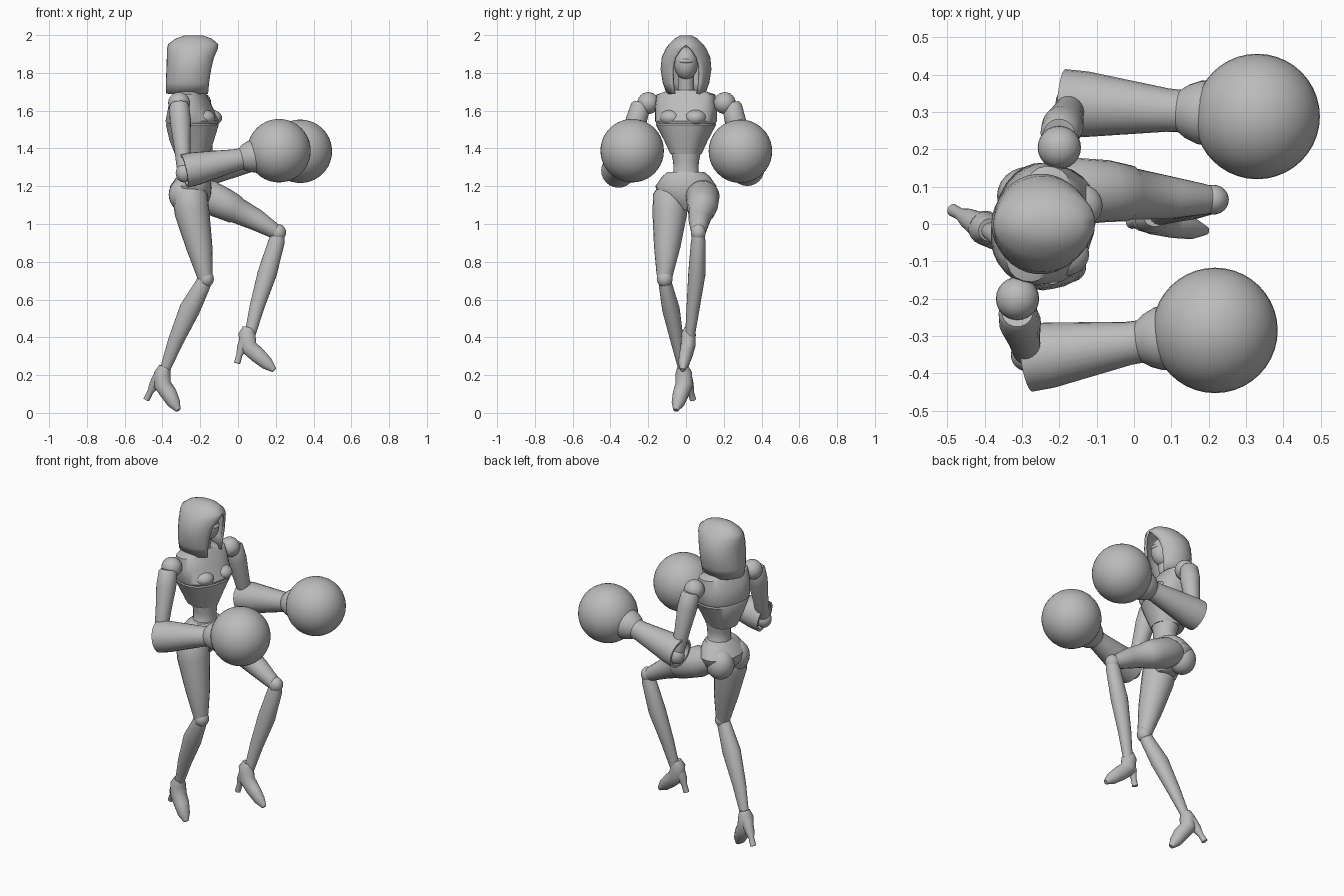
import bpy, bmesh, math
from mathutils import Vector, Matrix

cube = bpy.data.objects.get("Cube")
if cube:
    bpy.data.objects.remove(cube, do_unlink=True)

grey = bpy.data.materials.new("plain grey")
grey.use_nodes = True
grey.diffuse_color = (0.5, 0.5, 0.5, 1)
grey.node_tree.nodes["Principled BSDF"].inputs["Base Color"].default_value = (0.5, 0.5, 0.5, 1)


def finish(name, bm, angle=40):
    bmesh.ops.recalc_face_normals(bm, faces=bm.faces)
    mesh = bpy.data.meshes.new(name)
    bm.to_mesh(mesh)
    bm.free()
    ob = bpy.data.objects.new(name, mesh)
    bpy.context.collection.objects.link(ob)
    mesh.materials.append(grey)
    bpy.ops.object.select_all(action="DESELECT")
    ob.select_set(True)
    bpy.context.view_layer.objects.active = ob
    bpy.ops.object.shade_smooth_by_angle(angle=math.radians(angle))
    return ob


def loft(name, rings, power=2.0, n=20, angle=40):
    """Skin a list of (centre, u axis, v axis) rings and cap both ends."""
    bm = bmesh.new()
    rows = []
    for c, u, v in rings:
        row = []
        for i in range(n):
            a = math.tau * i / n
            p, q = [math.copysign(abs(k) ** (2 / power), k) for k in (math.cos(a), math.sin(a))]
            row.append(bm.verts.new(c + u * p + v * q))
        rows.append(row)
    for r, s in zip(rows, rows[1:]):
        for i in range(n):
            j = (i + 1) % n
            bm.faces.new((r[i], r[j], s[j], s[i]))
    bm.faces.new(rows[0])
    bm.faces.new(rows[-1])
    return finish(name, bm, angle)


def axes(direction):
    d = direction.normalized()
    u = d.cross(Vector((0, 1, 0))).normalized()
    return u, d.cross(u)


def limb(name, points, flat=1.0):
    """Bent limb through (x, y, z, radius) points; flat scales its width."""
    pos = [Vector(p[:3]) for p in points]
    rings = []
    for i, p in enumerate(points):
        u, v = axes(pos[min(i + 1, len(pos) - 1)] - pos[max(i - 1, 0)])
        rings.append((pos[i], u * p[3], v * p[3] * flat))
    return loft(name, rings)


def turned(name, a, b, profile):
    """Straight turned part from a to b with (fraction, radius) profile."""
    a, b = Vector(a), Vector(b)
    u, v = axes(b - a)
    return loft(name, [(a.lerp(b, t), u * r, v * r) for t, r in profile], n=24, angle=35)


def stack(name, levels, yaw=0, power=2.0):
    """Body part from (z, x, depth, half width) levels."""
    rot = Matrix.Rotation(math.radians(yaw), 3, "Z")
    return loft(name, [(Vector((x, 0, z)), rot @ Vector((d, 0, 0)), rot @ Vector((0, w, 0)))
                       for z, x, d, w in levels], power, n=28)


def ball(name, centre, size, seg=24):
    bm = bmesh.new()
    bmesh.ops.create_uvsphere(bm, u_segments=seg, v_segments=seg // 2, radius=1)
    bmesh.ops.transform(bm, verts=bm.verts,
                        matrix=Matrix.Translation(centre) @ Matrix.Diagonal((*size, 1)))
    return finish(name, bm, 60)


# Hood: open arcs stacked upward, closing at the crown
bm = bmesh.new()
rows = []
for z, x, d, w, gap in [(1.69, -.255, .12, .095, 40), (1.75, -.255, .12, .117, 36),
                        (1.82, -.25, .122, .128, 33), (1.88, -.245, .125, .122, 27),
                        (1.925, -.24, .13, .102, 14), (1.948, -.237, .127, .085, 0),
                        (1.975, -.235, .093, .058, 0), (1.992, -.235, .045, .028, 0)]:
    angles = [math.radians(gap + (360 - 2 * gap) * i / 28) for i in range(29)]
    rows.append([bm.verts.new((x + d * math.cos(a), w * math.sin(a), z)) for a in angles])
for r, s in zip(rows, rows[1:]):
    for i in range(28):
        bm.faces.new((r[i], r[i + 1], s[i + 1], s[i]))
bm.faces.new(rows[-1][:-1])
bmesh.ops.remove_doubles(bm, verts=bm.verts, dist=0.0005)
hood = finish("hood", bm, 50)
shell = hood.modifiers.new("thickness", "SOLIDIFY")
shell.thickness = 0.014
shell.offset = 0

# Head, visor and neck
ball("head", (-.215, 0, 1.85), (.075, .063, .088))
visor = ball("visor", (-.211, 0, 1.862), (.078, .055, .024))
limb("neck", [(-.25, 0, 1.66, .05), (-.24, 0, 1.72, .043), (-.225, 0, 1.81, .043)])

# Torso, turned a little toward its right
stack("chest", [(1.37, -.243, .09, .08), (1.44, -.245, .115, .112), (1.525, -.242, .135, .158),
                (1.533, -.242, .131, .155), (1.545, -.242, .136, .163), (1.62, -.252, .108, .165),
                (1.685, -.255, .078, .158), (1.71, -.255, .06, .085)], -15, 2.4)
stack("waist", [(1.23, -.23, .08, .1), (1.28, -.226, .065, .066),
                (1.33, -.225, .065, .068), (1.41, -.23, .08, .085)])
stack("pelvis", [(1.275, -.228, .068, .098), (1.25, -.235, .09, .128), (1.2, -.25, .11, .162),
                 (1.15, -.25, .105, .145), (1.11, -.24, .08, .085), (1.075, -.235, .05, .03)])
for side, s in (("left", 1), ("right", -1)):
    ball(side + "_buttock", (-.285, .075 * s, 1.155), (.082, .078, .09))
    ball(side + "_bust", (-.17 + .018 * s, .065 * s - .015, 1.562), (.068, .06, .045))

# Arms and round gloves
arms = {
    "left": ((-.2, .205, 1.64), (-.165, .325, 1.27), (-.19, .325, 1.29), (.33, .288, 1.385)),
    "right": ((-.312, -.2, 1.64), (-.285, -.35, 1.27), (-.285, -.36, 1.28), (.217, -.285, 1.388)),
}
for side, (shoulder, elbow, cuff, glove) in arms.items():
    ball(side + "_shoulder", shoulder, (.058, .058, .058))
    top = Vector(shoulder) + Vector((0, .035 if side == "left" else -.035, 0))
    turned(side + "_upper_arm", top, elbow,
           [(0, .042), (.04, .052), (.25, .056), (.6, .044), (.9, .038), (1, .03)])
    turned(side + "_forearm", cuff, glove,
           [(.08, .066), (0, .076), (0, .09), (.12, .088), (.54, .058), (.6, .057),
            (.64, .072), (.7, .085), (.76, .088)])
    ball(side + "_elbow", elbow, (.045, .045, .05))
    ball(side + "_glove", glove, (.168, .168, .168), 40)

# Standing right leg
limb("right_thigh", [(-.255, -.07, 1.2, .07), (-.255, -.08, 1.15, .094), (-.243, -.086, 1.06, .092),
                     (-.205, -.1, .88, .07), (-.178, -.112, .74, .045), (-.174, -.113, .7, .036)])
limb("right_shin", [(-.172, -.113, .72, .036), (-.186, -.109, .68, .042), (-.255, -.08, .55, .055),
                    (-.33, -.047, .38, .041), (-.39, -.015, .22, .026)], .85)
ball("right_knee", (-.168, -.113, .71), (.04, .042, .045))

# Raised left leg
limb("left_thigh", [(-.225, .08, 1.17, .07), (-.16, .088, 1.145, .09), (-.07, .088, 1.105, .083),
                    (-.012, .082, 1.075, .075), (-.005, .081, 1.072, .069),
                    (.1, .07, 1.02, .057), (.19, .066, .965, .041), (.215, .065, .95, .032)])
limb("left_shin", [(.215, .065, .965, .032), (.205, .065, .91, .043), (.155, .058, .74, .051),
                   (.1, .038, .56, .039), (.06, .02, .4, .028)], .9)
ball("left_knee", (.212, .065, .955), (.042, .04, .045))

# High-heeled boots
limb("right_boot", [(-.388, -.016, .245, .03), (-.4, -.012, .21, .044), (-.4, -.01, .15, .046),
                    (-.365, -.028, .1, .043), (-.338, -.043, .05, .034), (-.316, -.054, .014, .014)])
limb("right_heel", [(-.41, -.005, .2, .036), (-.445, .015, .145, .027),
                    (-.465, .026, .11, .016), (-.485, .037, .07, .017)])
limb("left_boot", [(.055, .018, .45, .03), (.047, .014, .42, .045), (.055, .01, .35, .046),
                   (.105, -.002, .305, .042), (.155, -.012, .26, .034), (.192, -.018, .226, .014)], .85)
limb("left_heel", [(.045, .01, .39, .036), (.02, .008, .345, .027),
                   (.007, .006, .305, .016), (-.005, .004, .263, .017)])
